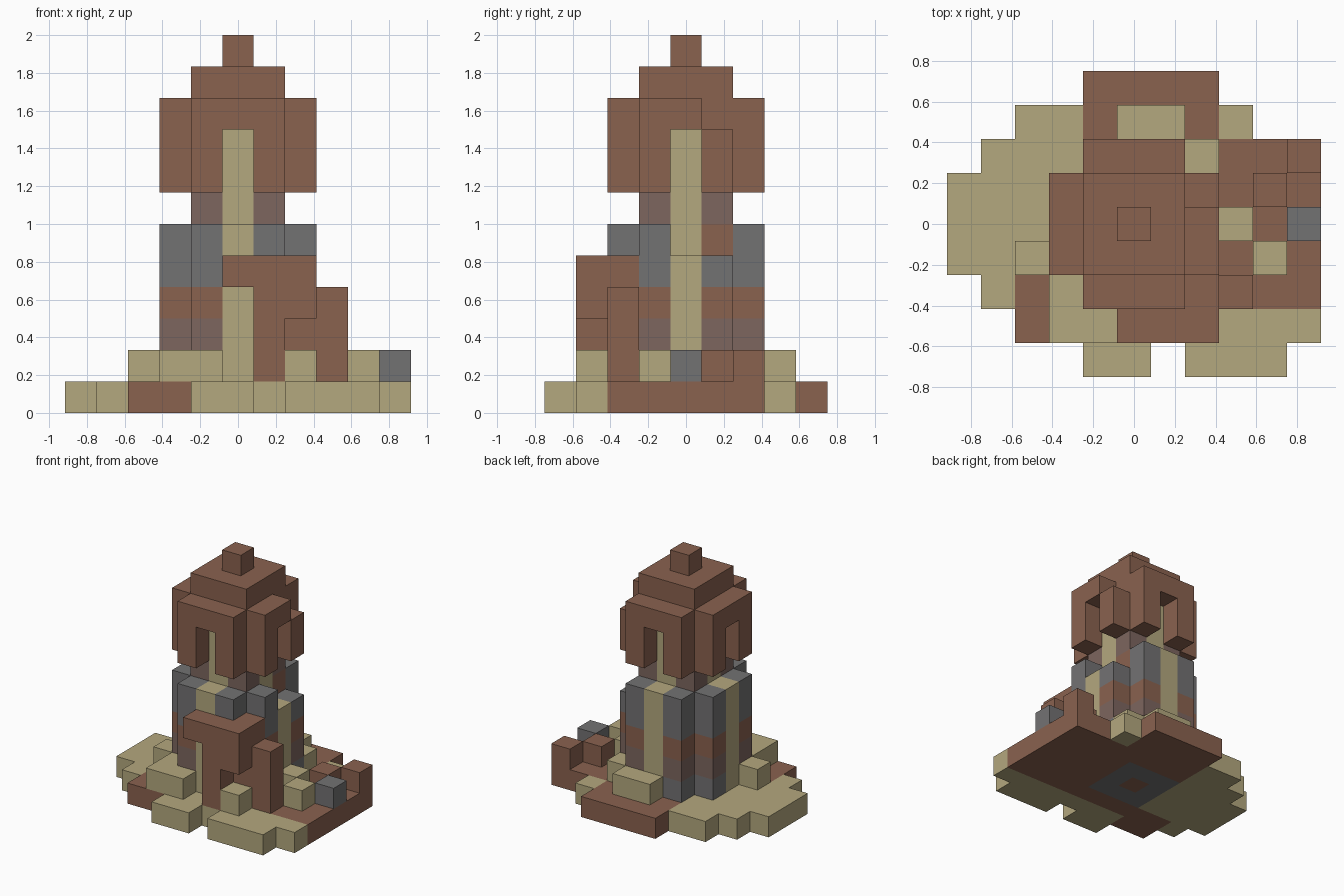
import bpy
import bmesh
from mathutils import Vector

UNIT = 1 / 6  # every part is cut on one cubic grid

cube = bpy.data.objects.get("Cube")
if cube:
    bpy.data.objects.remove(cube, do_unlink=True)


def make_material(name, rgb):
    mat = bpy.data.materials.new(name)
    mat.use_nodes = True
    mat.diffuse_color = (*rgb, 1)
    mat.node_tree.nodes["Principled BSDF"].inputs["Base Color"].default_value = (*rgb, 1)
    return mat


MATERIALS = {
    "brown": make_material("brown clay", (0.254, 0.122, 0.078)),
    "sand": make_material("pale sand", (0.456, 0.392, 0.209)),
    "grey": make_material("grey stone", (0.171, 0.168, 0.171)),
    "dusky": make_material("dusky brown stone", (0.205, 0.133, 0.114)),
}
COLOURS = list(MATERIALS)
cells = {}


def span(value):
    first, last = value if isinstance(value, tuple) else (value, value)
    return range(first, last + 1)


def put(part, colour, xs, ys, zs):
    """Fill a block of grid cells; each argument is one index or (first, last)."""
    for x in span(xs):
        for y in span(ys):
            for z in span(zs):
                cells[x, y, z] = (part, colour)


def clear(xs, ys, zs):
    for x in span(xs):
        for y in span(ys):
            for z in span(zs):
                cells.pop((x, y, z), None)


def round_plan(part, colour, zs):
    """Five by five plan without its corners."""
    put(part, colour, (-2, 2), (-1, 1), zs)
    put(part, colour, (-1, 1), (-2, 2), zs)


# Ground slab: sand rows with a brown paved area
ROWS = {3: (-3, 3), 2: (-4, 5), 1: (-5, 5), 0: (-5, 5),
        -1: (-5, 5), -2: (-4, 5), -3: (-3, 5)}
for y, xs in ROWS.items():
    put("ground", "sand", xs, y, 0)
put("ground", "sand", (-1, 0), -4, 0)
put("ground", "sand", (2, 4), -4, 0)
put("ground", "brown", (-1, 5), (-2, 2), 0)
put("ground", "brown", (-1, 2), (3, 4), 0)
put("ground", "brown", -3, (-3, -2), 0)
put("ground", "brown", -2, (-3, -2), 0)
put("ground", "grey", (-1, 1), (-1, 1), 0)
put("ground", "brown", 0, 0, 0)

# Tower wall in coloured bands
for z, colour in enumerate(["grey", "dusky", "brown", "grey", "grey"], start=1):
    round_plan("tower_wall", colour, z)

# Inner core rising into the roof
put("tower_core", "brown", (-1, 1), (-1, 1), 5)
put("tower_core", "dusky", (-1, 1), (-1, 1), (6, 8))

# Sand pilasters on the four sides
for side in (-1, 1):
    put("tower_pilasters", "sand", 2 * side, 0, (1, 5))
    put("tower_pilasters", "sand", 0, 2 * side, (1, 5))
    put("tower_pilasters", "sand", side, 0, (5, 8))
    put("tower_pilasters", "sand", 0, side, (5, 8))
clear(2, (0, 1), 5)

# Roof: hanging skirt with a slot on each side, broken at one corner
round_plan("roof", "brown", 9)
for side in (-1, 1):
    for end in (-1, 1):
        put("roof", "brown", 2 * side, end, (7, 8))
        put("roof", "brown", end, 2 * side, (7, 8))
clear(2, 1, 9)
put("roof", "brown", (-1, 1), (-1, 1), 10)
put("roof_knob", "brown", 0, 0, 11)

# Porch over the door
put("porch", "brown", (0, 2), -3, 4)
put("porch", "brown", 1, -3, (1, 3))
put("porch", "brown", 2, -3, 3)
put("porch", "brown", 2, -2, (1, 4))
put("porch_post", "brown", 3, -2, (1, 3))

# Loose blocks lying on the ground
put("front_step", "sand", (-2, -1), -3, 1)
put("front_step", "sand", -2, -2, 1)
put("back_step", "sand", (0, 1), 3, 1)
for x, y in [(-3, -1), (2, -3), (4, -1), (3, 0), (2, 2)]:
    put("sand_blocks", "sand", x, y, 1)
for x, y in [(4, 1), (5, 2)]:
    put("brown_blocks", "brown", x, y, 1)
put("grey_block", "grey", 5, 0, 1)


def build(part):
    """Mesh the outer faces of one part's cells."""
    bm = bmesh.new()
    for cell, (owner, colour) in cells.items():
        if owner != part:
            continue
        centre = Vector(cell) + Vector((0, 0, 0.5))
        for axis in range(3):
            for sign in (-1, 1):
                normal = Vector((0, 0, 0))
                normal[axis] = sign
                if tuple(int(c) for c in Vector(cell) + normal) in cells:
                    continue
                u = Vector((0, 0, 0))
                u[(axis + 1) % 3] = 0.5
                v = normal.cross(u)
                middle = centre + normal / 2
                corners = [middle - u - v, middle + u - v, middle + u + v, middle - u + v]
                face = bm.faces.new([bm.verts.new(c * UNIT) for c in corners])
                face.material_index = COLOURS.index(colour)
    bmesh.ops.remove_doubles(bm, verts=bm.verts[:], dist=0.001)
    mesh = bpy.data.meshes.new(part)
    bm.to_mesh(mesh)
    bm.free()
    for mat in MATERIALS.values():
        mesh.materials.append(mat)
    bpy.context.collection.objects.link(bpy.data.objects.new(part, mesh))


for name in sorted({owner for owner, _ in cells.values()}):
    build(name)
